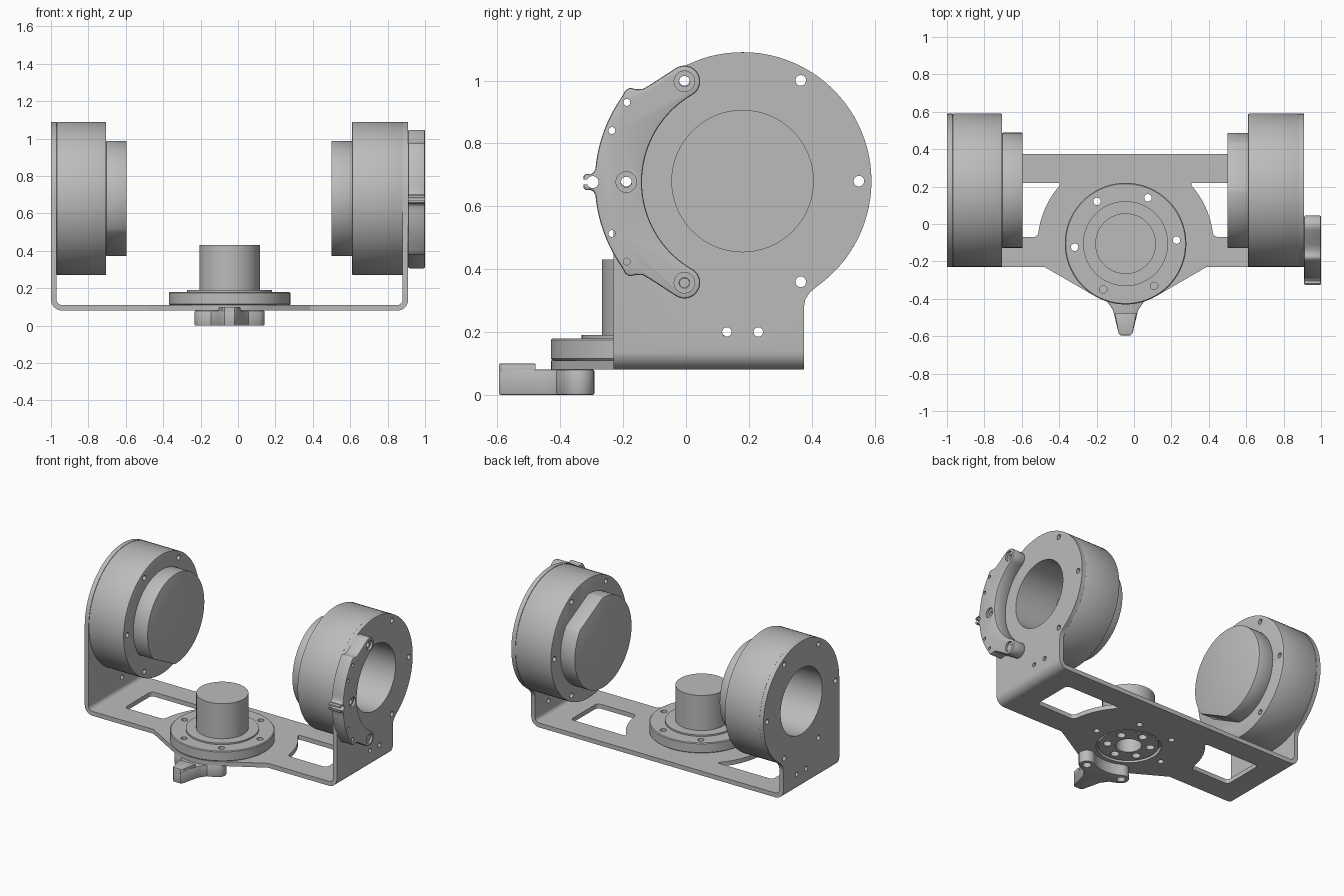
import bpy, bmesh
from math import sin, cos, radians, pi
from mathutils import Vector, Matrix

if "Cube" in bpy.data.objects:
    bpy.data.objects.remove(bpy.data.objects["Cube"])

grey = bpy.data.materials.new("plain grey")
grey.use_nodes = True
grey.diffuse_color = (0.5, 0.5, 0.5, 1)
grey.node_tree.nodes["Principled BSDF"].inputs["Base Color"].default_value = (0.5, 0.5, 0.5, 1)

AXES = {"x": lambda a, b, h: (h, a, b),
        "y": lambda a, b, h: (a, h, b),
        "z": lambda a, b, h: (a, b, h)}


def arc(c, r, start, end, n=12):
    """Points on an arc, angles in degrees."""
    steps = [radians(start + (end - start) * i / n) for i in range(n + 1)]
    return [(c[0] + r * cos(t), c[1] + r * sin(t)) for t in steps]


def circle(c, r, n=64):
    return arc(c, r, 0, 360, n)[:-1]


def make(name, bm):
    bmesh.ops.remove_doubles(bm, verts=bm.verts, dist=1e-5)
    bmesh.ops.recalc_face_normals(bm, faces=bm.faces)
    mesh = bpy.data.meshes.new(name)
    bm.to_mesh(mesh)
    bm.free()
    mesh.materials.append(grey)
    ob = bpy.data.objects.new(name, mesh)
    bpy.context.collection.objects.link(ob)
    return ob


def apply(ob, mod):
    bpy.context.view_layer.objects.active = ob
    bpy.ops.object.modifier_apply(modifier=mod.name)


def prism(name, axis, pts, lo, hi, bevel=0, corner=0):
    """Extrude a closed outline along an axis, optionally rounding corners or rims."""
    bm = bmesh.new()
    face = bm.faces.new([bm.verts.new(AXES[axis](a, b, lo)) for a, b in pts])
    new = bmesh.ops.extrude_face_region(bm, geom=[face])["geom"]
    move = Vector(AXES[axis](0, 0, hi - lo))
    bmesh.ops.translate(bm, vec=move, verts=[v for v in new if isinstance(v, bmesh.types.BMVert)])
    if corner:
        bmesh.ops.recalc_face_normals(bm, faces=bm.faces)
        k = "xyz".index(axis)
        edges = [e for e in bm.edges if abs((e.verts[0].co - e.verts[1].co)[k]) > 1e-4
                 and e.calc_face_angle(0) > 0.6]
        bmesh.ops.bevel(bm, geom=edges, offset=corner, segments=4, profile=0.5, affect="EDGES")
    ob = make(name, bm)
    if bevel:
        mod = ob.modifiers.new("rim", "BEVEL")
        mod.width, mod.segments, mod.angle_limit = bevel, 2, radians(50)
        apply(ob, mod)
    return ob


def boolean(ob, cutters, op="DIFFERENCE"):
    for c in cutters:
        mod = ob.modifiers.new("cut", "BOOLEAN")
        mod.operation, mod.object, mod.solver = op, c, "EXACT"
        apply(ob, mod)
        bpy.data.objects.remove(c)


def drills(axis, centres, r, lo, hi):
    return [prism("drill", axis, circle(c, r, 20), lo, hi) for c in centres]


def ring(c, r, first, count=6):
    return arc(c, r, first, first + 360, count)[:-1]


M = (0.18, 0.68)          # motor axis in y, z
D = (-0.045, -0.105)      # turntable axis in x, y
bolts = ring(M, 0.37, 0)

# U-shaped bracket: folded strip trimmed by its side and top outlines
strip = ([(-1, 1.2)] + arc((-0.94, 0.14), 0.06, 180, 270, 8) + arc((0.85, 0.14), 0.06, 270, 360, 8)
         + [(0.91, 1.2), (0.88, 1.2)] + arc((0.85, 0.14), 0.03, 360, 270, 8)
         + arc((-0.94, 0.14), 0.03, 270, 180, 8) + [(-0.97, 1.2)])
bracket = prism("bracket", "y", strip, -0.6, 0.7)
side = ([(0.375, 0), (0.375, 0.28), (0.38, 0.305), (0.395, 0.327)] + arc(M, 0.41, -54, 180, 64)
        + [(-0.23, 0.13), (-0.5, 0.13), (-0.5, 0)])
top = ([(-1.1, -0.23), (-0.478, -0.23)] + arc(D, 0.325, 240, 300, 16)
       + [(0.388, -0.23), (1.1, -0.23), (1.1, 0.8), (-1.1, 0.8)])
boolean(bracket, [prism("side_trim", "x", side, -1.2, 1.2),
                  prism("top_trim", "z", top, -0.1, 1.3)], "INTERSECT")

# Bracket openings: windows, motor bores, bolt holes, hub opening
for s in (-1, 1):
    inner = arc(D, 0.47, 4.3, 43.7, 12)
    window = [(D[0] + s * (x - D[0]), y) for x, y in inner + [(0.72, 0.22), (0.72, -0.07)]]
    boolean(bracket, [prism("window", "z", window, 0, 0.2, corner=0.025)])
boolean(bracket, [prism("bore", "x", circle(M, 0.225), -1.1, 1.1),
                  prism("hub_opening", "z", circle(D, 0.2), 0, 0.2)])
boolean(bracket, drills("x", bolts, 0.017, -1.1, 1.1)
        + drills("x", [(0.13, 0.2), (0.23, 0.2)], 0.015, -1.1, 1.1)
        + drills("z", ring(D, 0.273, 4), 0.02, 0, 0.2))

# Motors: bored drum and an end cap with one flat
for label, outer, face, end, flat in (("left", 0.88, 0.61, 0.5, 62), ("right", -0.97, -0.705, -0.595, 242)):
    lo, hi = sorted((outer, face))
    drum = prism(label + "_motor_drum", "x", circle(M, 0.41, 96), lo, hi, bevel=0.005)
    step = 0.001 if outer > 0 else -0.001
    boolean(drum, [prism("bore", "x", circle(M, 0.225), *sorted((outer + 0.1 * (1 if outer > 0 else -1), face + step)))])
    boolean(drum, drills("x", bolts, 0.017, lo - 0.1, hi + 0.1))
    lo, hi = sorted((face, end))
    prism(label + "_motor_cap", "x", arc(M, 0.308, flat + 26, flat + 334, 64), lo, hi, bevel=0.004)

# Turntable: disc, raised step, shaft and hollow hub in one turned profile
profile = [(0, 0.38), (0.08, 0.38), (0.08, 0.085), (0.185, 0.085), (0.185, 0.11), (0.32, 0.11),
           (0.325, 0.115), (0.325, 0.175), (0.32, 0.18), (0.227, 0.18), (0.227, 0.19),
           (0.162, 0.19), (0.162, 0.43), (0, 0.43)]
bm = bmesh.new()
vs = [bm.verts.new((D[0] + r, D[1], z)) for r, z in profile]
es = [bm.edges.new(p) for p in zip(vs, vs[1:])]
bmesh.ops.spin(bm, geom=vs + es, cent=(*D, 0), axis=(0, 0, 1), angle=2 * pi, steps=72, use_merge=False)
turntable = make("turntable", bm)
boolean(turntable, drills("z", ring(D, 0.273, 4), 0.02, 0, 0.3)
        + drills("z", ring(D, 0.133, 30), 0.027, 0, 0.14))

# Crescent clamp on the left side plate, drawn around the motor axis
C = (0.18, 0.677)


def polar(r, a):
    return (C[0] - r * cos(radians(a)), C[1] + r * sin(radians(a)))


half = (arc(polar(0.37, 60), 0.05, -60, 120, 14)
        + [polar(*p) for p in ((0.42, 54), (0.426, 47), (0.434, 43), (0.45, 41), (0.468, 40), (0.473, 38))]
        + [polar(0.47, a) for a in range(35, 4, -3)]
        + [polar(*p) for p in ((0.475, 3.7), (0.485, 2.9), (0.498, 3), (0.506, 2.2), (0.506, 1))])
outline = half + [(y, 2 * C[1] - z) for y, z in reversed(half)]
outline += [polar(0.32, a) for a in range(-57, 58, 3)]
clamp = prism("crescent_clamp", "x", outline, 0.91, 1.0, bevel=0.007)
mounts = [polar(0.37, a) for a in (-60, 0, 60)]
notch = polar(0.477, 0)
slot = [(notch[0] - 0.1, C[1] - 0.008), (notch[0], C[1] - 0.008),
        (notch[0], C[1] + 0.008), (notch[0] - 0.1, C[1] + 0.008)]
boolean(clamp, drills("x", mounts, 0.017, 0.8, 1.1) + drills("x", mounts, 0.033, 0.985, 1.1)
        + drills("x", [polar(0.447, a) for a in (-34.5, -21.5, 21.5, 34.5)], 0.011, 0.8, 1.1)
        + drills("x", [notch], 0.019, 0.8, 1.1) + [prism("slot", "x", slot, 0.8, 1.1)])
prism("clamp_screw", "x", circle(mounts[0], 0.016, 20), 0.87, 0.985)

# Pointer foot under the front of the turntable
lobes = [arc(D, 0.273, a, a + 1, 1)[0] for a in (240, 300)]
foot_outline = (arc(lobes[1], 0.05, 120, -60, 12)[:-1] + arc(D, 0.323, 300, 288, 4)
                + [(0.022, -0.46), (-0.008, -0.585), (-0.018, -0.595), (-0.072, -0.595),
                   (-0.082, -0.585), (-0.112, -0.46)]
                + arc(D, 0.323, 252, 240, 4)[:-1] + arc(lobes[0], 0.05, 240, 60, 12)
                + arc(D, 0.223, 243, 297, 12))
foot = prism("pointer_foot", "z", foot_outline, 0, 0.08, bevel=0.005)
boolean(foot, drills("z", lobes, 0.027, -0.1, 0.07))
tip = [(0.014, -0.478), (-0.008, -0.585), (-0.018, -0.595), (-0.072, -0.595), (-0.082, -0.585), (-0.104, -0.478)]
prism("pointer_tip", "z", tip, 0.06, 0.1, bevel=0.005)

# Smooth shading with crisp edges
for ob in bpy.context.scene.objects:
    ob.select_set(ob.type == "MESH")
bpy.ops.object.shade_smooth_by_angle(angle=radians(30))
